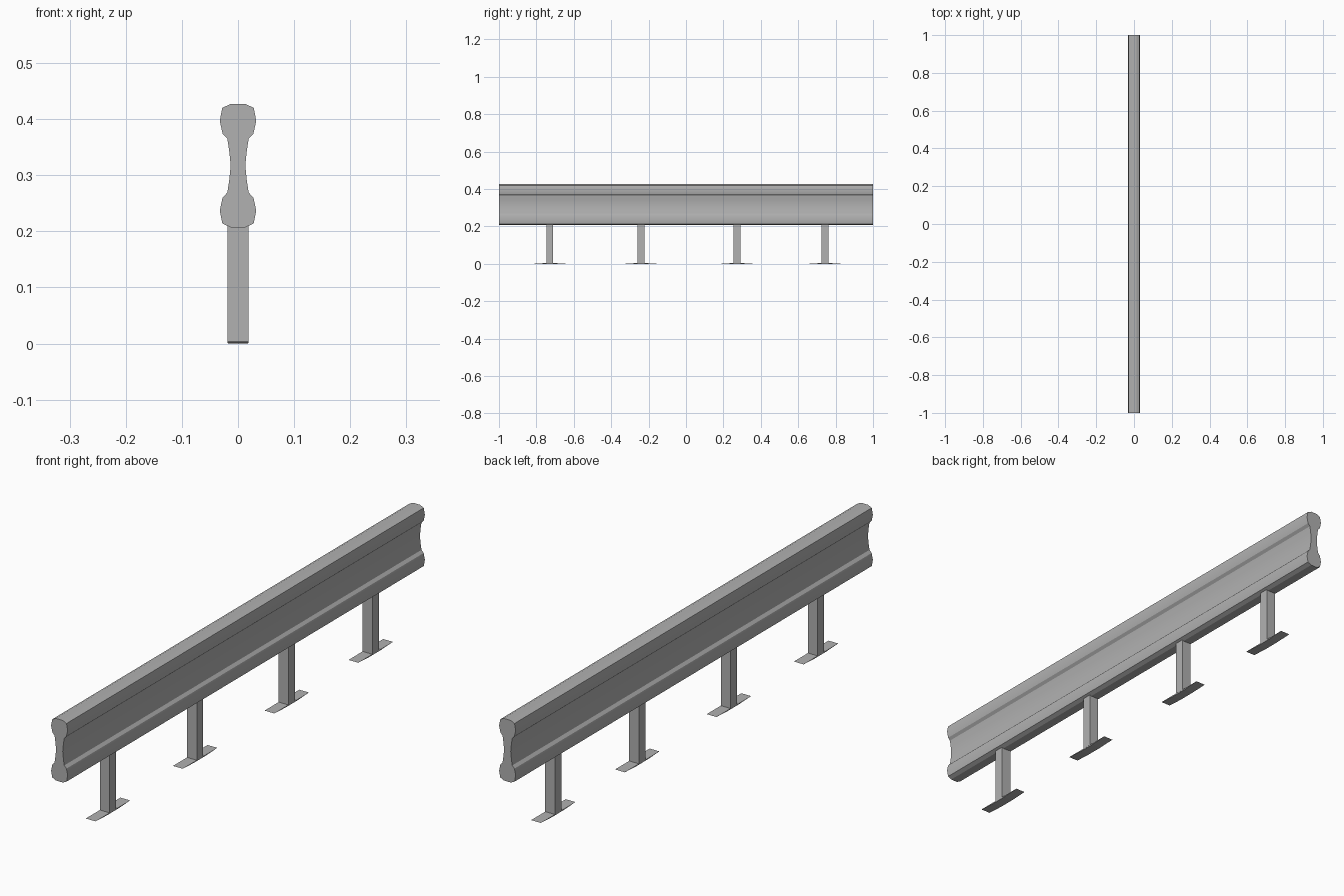
import bpy, bmesh, math

if "Cube" in bpy.data.objects:
    bpy.data.objects.remove(bpy.data.objects["Cube"])

# Dark grey metal
metal = bpy.data.materials.new("dark_grey_metal")
metal.diffuse_color = (0.44, 0.44, 0.44, 1)
metal.use_nodes = True
metal.node_tree.nodes["Principled BSDF"].inputs["Base Color"].default_value = metal.diffuse_color


def finish(bm, name):
    bmesh.ops.recalc_face_normals(bm, faces=bm.faces)
    mesh = bpy.data.meshes.new(name)
    bm.to_mesh(mesh)
    bm.free()
    mesh.materials.append(metal)
    ob = bpy.data.objects.new(name, mesh)
    bpy.context.collection.objects.link(ob)
    return ob


def prism(name, profile, y0, y1):
    """Extrude an x-z profile along y."""
    bm = bmesh.new()
    face = bm.faces.new([bm.verts.new((x, y0, z)) for x, z in profile])
    ext = bmesh.ops.extrude_face_region(bm, geom=[face])
    moved = [g for g in ext["geom"] if isinstance(g, bmesh.types.BMVert)]
    bmesh.ops.translate(bm, verts=moved, vec=(0, y1 - y0, 0))
    return finish(bm, name)


def tapered_box(name, y, bottom, top, z0, z1):
    """Box whose bottom and top have different (x, y) half sizes."""
    bm = bmesh.new()
    for v in bmesh.ops.create_cube(bm, size=2)["verts"]:
        hx, hy = top if v.co.z > 0 else bottom
        v.co = (v.co.x * hx, y + v.co.y * hy, z1 if v.co.z > 0 else z0)
    return finish(bm, name)


# Rail: upper right quarter of the section, mirrored down and across
MID = 0.317
quarter = [(0.013, 0.110), (0.028, 0.103), (0.0325, 0.080), (0.0275, 0.057),
           (0.019, 0.048), (0.0155, 0.025)]
right = quarter + [(0.013, 0.0)] + [(x, -z) for x, z in reversed(quarter)]
section = right + [(-x, z) for x, z in reversed(right)]
rail = prism("guard_rail", [(x, MID + z) for x, z in section], -1.0, 1.0)
bpy.context.view_layer.objects.active = rail
rail.select_set(True)
bpy.ops.object.shade_smooth_by_angle(angle=math.radians(25))

# Posts with thin foot plates whose undersides taper in
for i, y in enumerate((-0.728, -0.24, 0.273, 0.743), 1):
    tapered_box(f"post_{i}", y, (0.019, 0.018), (0.019, 0.018), 0.003, 0.212)
    tapered_box(f"foot_plate_{i}", y, (0.018, 0.032), (0.019, 0.097), 0.0, 0.004)
